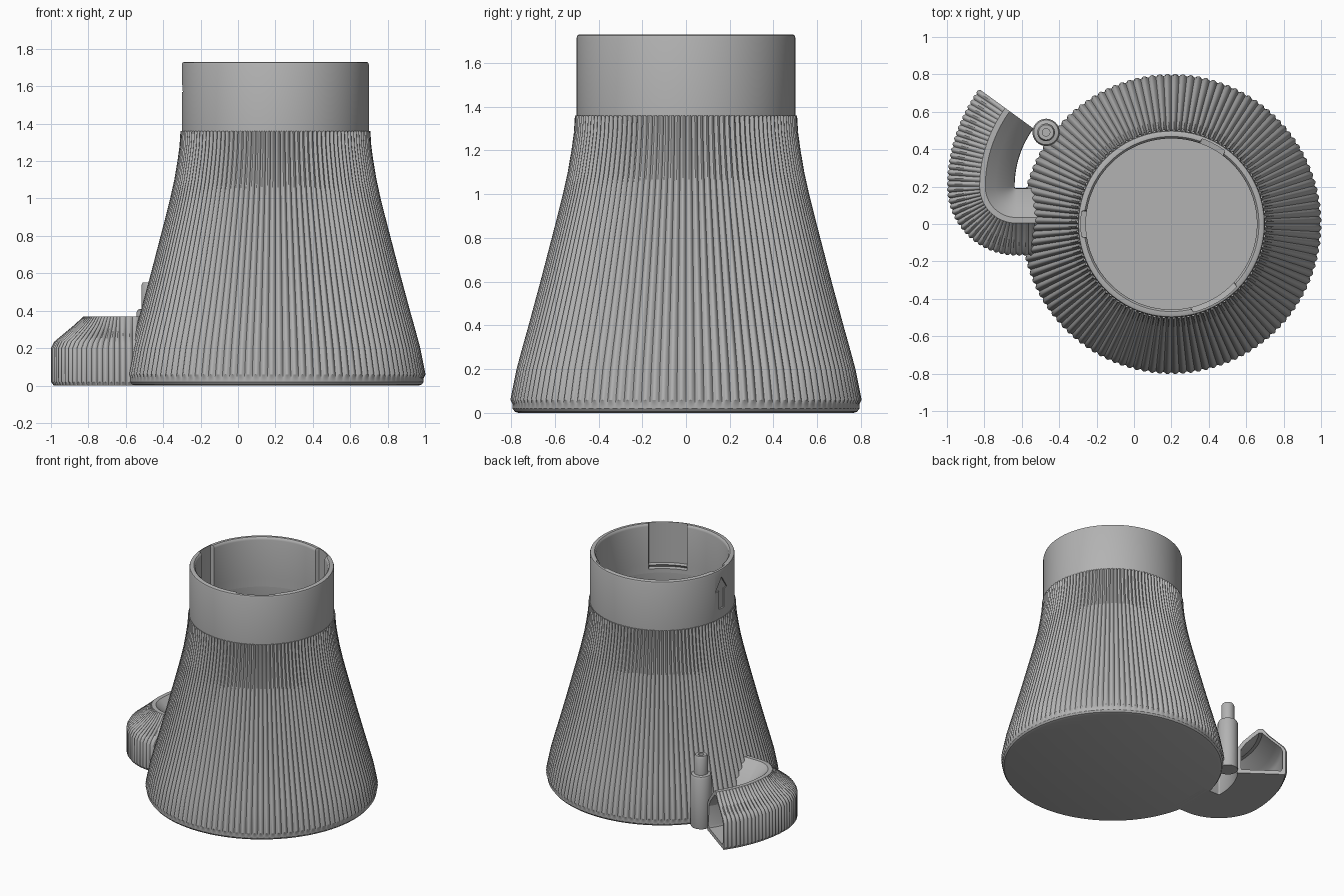
import bpy, bmesh
from math import sin, cos, pi, radians, degrees

cube = bpy.data.objects.get("Cube")
if cube:
    bpy.data.objects.remove(cube)

grey = bpy.data.materials.new("plain grey plastic")
grey.use_nodes = True
grey.diffuse_color = (0.45, 0.45, 0.45, 1)
grey.node_tree.nodes["Principled BSDF"].inputs["Base Color"].default_value = (0.45, 0.45, 0.45, 1)

CX = 0.2          # axis of the main body
RIBS = 120
STEPS = 8         # samples per rib


def loft(name, rings, wrap=False, caps=True):
    """Skin a list of closed rings, optionally joining the last to the first."""
    bm = bmesh.new()
    rows = [[bm.verts.new(p) for p in ring] for ring in rings]
    n = len(rows[0])
    pairs = list(zip(rows, rows[1:]))
    if wrap:
        pairs.append((rows[-1], rows[0]))
    elif caps:
        bm.faces.new(rows[0])
        bm.faces.new(rows[-1])
    for a, b in pairs:
        for i in range(n):
            j = (i + 1) % n
            bm.faces.new((a[i], a[j], b[j], b[i]))
    bmesh.ops.recalc_face_normals(bm, faces=bm.faces)
    mesh = bpy.data.meshes.new(name)
    bm.to_mesh(mesh)
    bm.free()
    mesh.materials.append(grey)
    obj = bpy.data.objects.new(name, mesh)
    bpy.context.collection.objects.link(obj)
    return obj


def smooth(obj):
    bpy.ops.object.select_all(action='DESELECT')
    obj.select_set(True)
    bpy.context.view_layer.objects.active = obj
    bpy.ops.object.shade_smooth_by_angle(angle=radians(32))


def lathe(name, profile, n, x, y, radius=lambda r, z, a, k: r, wrap=False):
    """Turn (radius, height) points; radius() may vary the radius with angle."""
    rings = []
    for k, (r, z) in enumerate(profile):
        ring = []
        for i in range(n):
            a = 2 * pi * i / n
            q = radius(r, z, a, k)
            ring.append((x + q * cos(a), y + q * sin(a), z))
        rings.append(ring)
    return loft(name, rings, wrap)


def groove(t):
    """0 on a rib crest, 1 in the sharp valley between ribs."""
    return 1 - abs(sin(pi * t))


# Ribbed flared body: rounded foot, ribbed skin, hollow inside
skin = [(.803, .06), (.775, .2), (.748, .3), (.72, .4), (.693, .5), (.666, .6), (.64, .7),
        (.614, .8), (.588, .9), (.563, 1.0), (.541, 1.1), (.524, 1.2), (.513, 1.28), (.508, 1.36)]
foot = [(.765, 0), (.783, .006), (.793, .02), (.793, .04)]
inside = [(r - .045, z) for r, z in reversed(skin)]
first, last = len(foot), len(foot) + len(skin)


def rib_radius(r, z, a, k):
    return r - .014 * groove(a * RIBS / (2 * pi)) if first <= k < last else r


smooth(lathe("ribbed_body", foot + skin + inside, RIBS * STEPS, CX, 0, rib_radius))

# Neck collar with three key slots cut into its inner wall
neck_profile = [(.5, 1.355), (.5, 1.715), (.496, 1.726), (.488, 1.73), (.468, 1.73), (.46, 1.722),
                (.457, 1.71), (.457, 1.42), (.457, 1.415), (.457, 1.39), (.457, 1.385), (.457, 1.355)]
slots = [(180, 8), (62, 8), (-60, 16)]


def slot_radius(r, z, a, k):
    inner = 4 <= k <= 7 or k == 9 - 1 + 1
    for mid, half in slots:
        off = (degrees(a) - mid + 180) % 360 - 180
        if inner and abs(off) <= half:
            return .484
    return r


neck = lathe("neck_collar", neck_profile, 360, CX, 0, slot_radius, wrap=True)

# Arrow sunk into the collar above the chute side
arrow = [(-.03, 1.43), (.03, 1.43), (.03, 1.57), (.07, 1.57), (0, 1.67), (-.07, 1.57), (-.03, 1.57)]
cutter = loft("arrow_cutter", [[(x, y, z) for y, z in arrow] for x in (-.36, -.289)])
cutter.hide_render = True
cut = neck.modifiers.new("arrow", 'BOOLEAN')
cut.operation = 'DIFFERENCE'
cut.solver = 'EXACT'
cut.object = cutter
bpy.ops.object.select_all(action='DESELECT')
neck.select_set(True)
bpy.context.view_layer.objects.active = neck
bpy.ops.object.modifier_apply(modifier=cut.name)
bpy.data.objects.remove(cutter)
smooth(neck)

# Curved chute: a hollow gabled section swept along straight, tight and wide bends
section = [(-.165, 0), (.175, 0), (.19, .02), (.19, .2), (.172, .235), (.13, .27), (.07, .32),
           (.015, .37), (-.015, .37), (-.07, .32), (-.13, .26), (-.17, .2), (-.172, .02)]
# each leg: start and end of (bend centre x, bend radius, angle), then rib count
legs = [((-.5, .18, -90), (-.63, .18, -90), 4),
        ((-.63, .18, -90), (-.63, .18, -180), 18),
        ((-.11, .7, -180), (-.11, .7, -216), 18)]
path = []
for start, end, ribs in legs:
    count = ribs * 6
    for i in range(count + (end[2] == -216)):
        t = i / count
        path.append([u + (v - u) * t for u, v in zip(start, end)] + [groove(t * ribs)])


def chute_ring(station, scale):
    cx, radius, angle, g = station
    a = radians(angle)
    ring = []
    for s, z in section:
        if scale == 1 and s > .05 and z > .01:      # ribs on the outer side only
            s, z = s - .01 * g, z - (.008 * g if z > .2 else 0)
        s, z = s * scale, .17 + (z - .17) * scale
        ring.append((cx + (radius + s) * cos(a), .2 + (radius + s) * sin(a), z))
    return ring


rings = [chute_ring(p, 1) for p in path] + [chute_ring(p, .83) for p in reversed(path)]
smooth(loft("chute", rings, wrap=True))

# Stepped hollow post beside the chute mouth
post = [(.07, .01), (.073, .02), (.073, .39), (.066, .405), (.047, .41), (.047, .535),
        (.04, .55), (.02, .55), (.02, .49)]
smooth(lathe("hinge_post", post, 40, -.47, .49))
